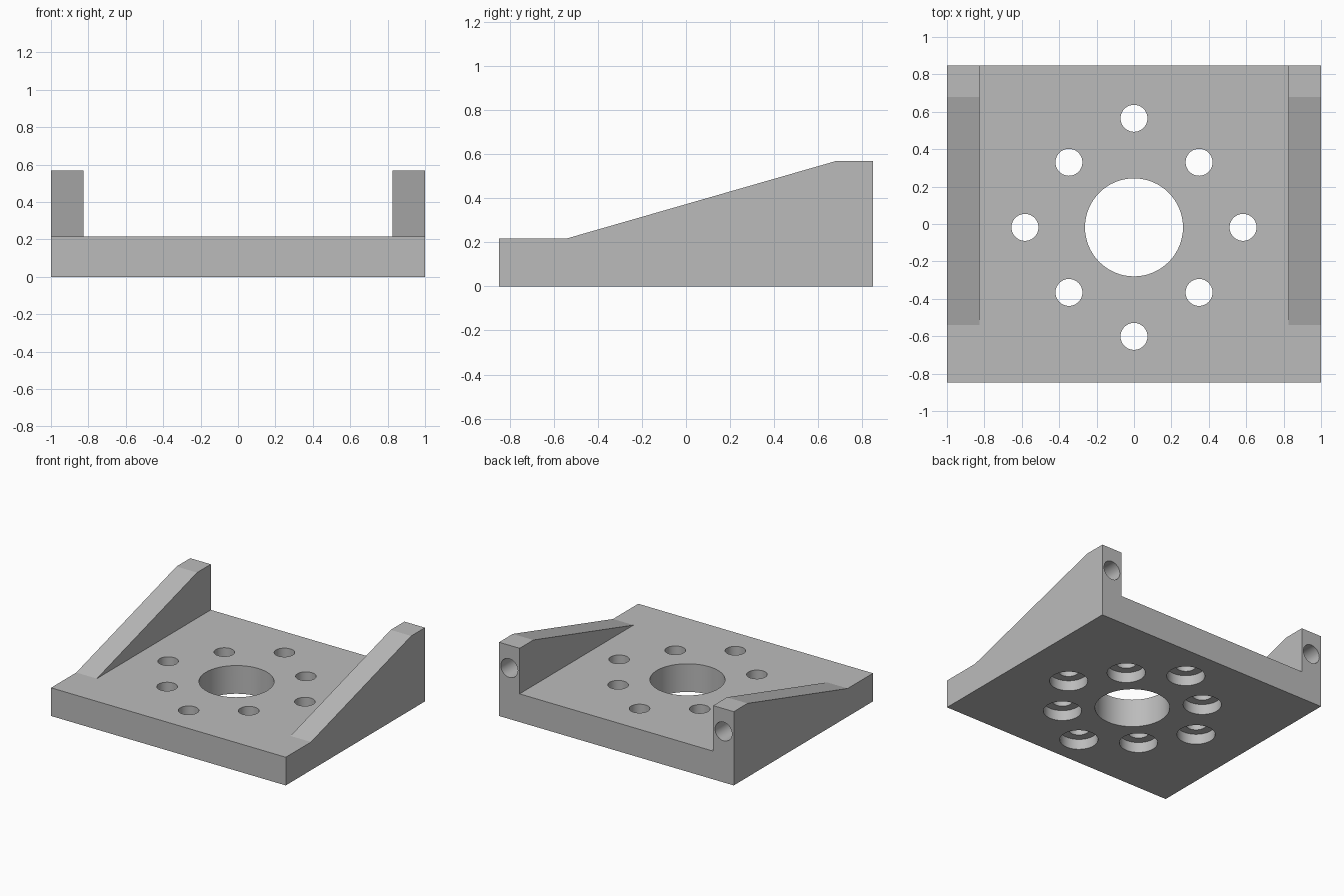
import bpy, bmesh, math
from mathutils import Matrix, Vector

cube = bpy.data.objects.get("Cube")
if cube:
    bpy.data.objects.remove(cube, do_unlink=True)

HALF_Y, PLATE, TOP, INNER = 0.847, 0.217, 0.568, 0.825
CENTRE_Y, HOLE_R = -0.018, 0.072

grey = bpy.data.materials.new("machined grey")
grey.use_nodes = True
colour = (0.5, 0.5, 0.5, 1)
grey.diffuse_color = colour
grey.node_tree.nodes["Principled BSDF"].inputs["Base Color"].default_value = colour


def make(name, bm):
    mesh = bpy.data.meshes.new(name)
    bmesh.ops.recalc_face_normals(bm, faces=bm.faces)
    bm.to_mesh(mesh)
    bm.free()
    obj = bpy.data.objects.new(name, mesh)
    bpy.context.collection.objects.link(obj)
    mesh.materials.append(grey)
    return obj


def cut(name, bm):
    """Subtract a mesh from the bracket and hide the cutter."""
    cutter = make(name, bm)
    cutter.hide_render = True
    cutter.hide_set(True)
    mod = bracket.modifiers.new(name, "BOOLEAN")
    mod.operation, mod.solver, mod.object = "DIFFERENCE", "EXACT", cutter


def drill(bm, start, end, radius):
    """Add a cylinder between two points."""
    start, end = Vector(start), Vector(end)
    axis = end - start
    turn = axis.to_track_quat("Z", "Y").to_matrix().to_4x4()
    bmesh.ops.create_cone(bm, cap_ends=True, segments=64, radius1=radius, radius2=radius,
                          depth=axis.length,
                          matrix=Matrix.Translation((start + end) / 2) @ turn)


# Bracket body: side profile extruded across the full width
bm = bmesh.new()
profile = [(-HALF_Y, 0), (HALF_Y, 0), (HALF_Y, TOP), (0.68, TOP), (-0.54, PLATE), (-HALF_Y, PLATE)]
face = bm.faces.new([bm.verts.new((-1, y, z)) for y, z in profile])
ext = bmesh.ops.extrude_face_region(bm, geom=[face])
bmesh.ops.translate(bm, vec=(2, 0, 0), verts=[v for v in ext["geom"] if isinstance(v, bmesh.types.BMVert)])
bracket = make("mounting_bracket", bm)

# Channel that leaves the two sloped side walls
bm = bmesh.new()
bmesh.ops.create_cube(bm, size=1, matrix=Matrix.Translation((0, 0, PLATE + 0.5))
                      @ Matrix.Diagonal((2 * INNER, 3, 1, 1)))
cut("channel_cutter", bm)

# Central bore and the ring of through holes
spots = []
for i in range(8):
    a = i * math.pi / 4
    r = 0.492 if i % 2 else 0.583
    spots.append((r * math.cos(a), CENTRE_Y + r * math.sin(a)))
bm = bmesh.new()
drill(bm, (0, CENTRE_Y, -0.1), (0, CENTRE_Y, 0.5), 0.262)
for x, y in spots:
    drill(bm, (x, y, -0.1), (x, y, 0.5), HOLE_R)
cut("through_hole_cutter", bm)

# Counterbores underneath, and blind holes in the back of each wall
bm = bmesh.new()
for x, y in spots:
    drill(bm, (x, y, -0.1), (x, y, 0.08), 0.134)
for side in (-1, 1):
    x, z = side * (1 + INNER) / 2, (PLATE + TOP) / 2
    drill(bm, (x, HALF_Y + 0.1, z), (x, HALF_Y - 0.35, z), HOLE_R)
cut("blind_hole_cutter", bm)

# Apply the cuts, then smooth only the bores
bpy.context.view_layer.update()
result = bpy.data.meshes.new_from_object(bracket.evaluated_get(bpy.context.evaluated_depsgraph_get()))
bracket.modifiers.clear()
bracket.data = result
for obj in [o for o in bpy.data.objects if o.name.endswith("_cutter")]:
    bpy.data.objects.remove(obj, do_unlink=True)
bpy.ops.object.select_all(action="DESELECT")
bracket.select_set(True)
bpy.context.view_layer.objects.active = bracket
bpy.ops.object.shade_smooth_by_angle(angle=math.radians(10))
